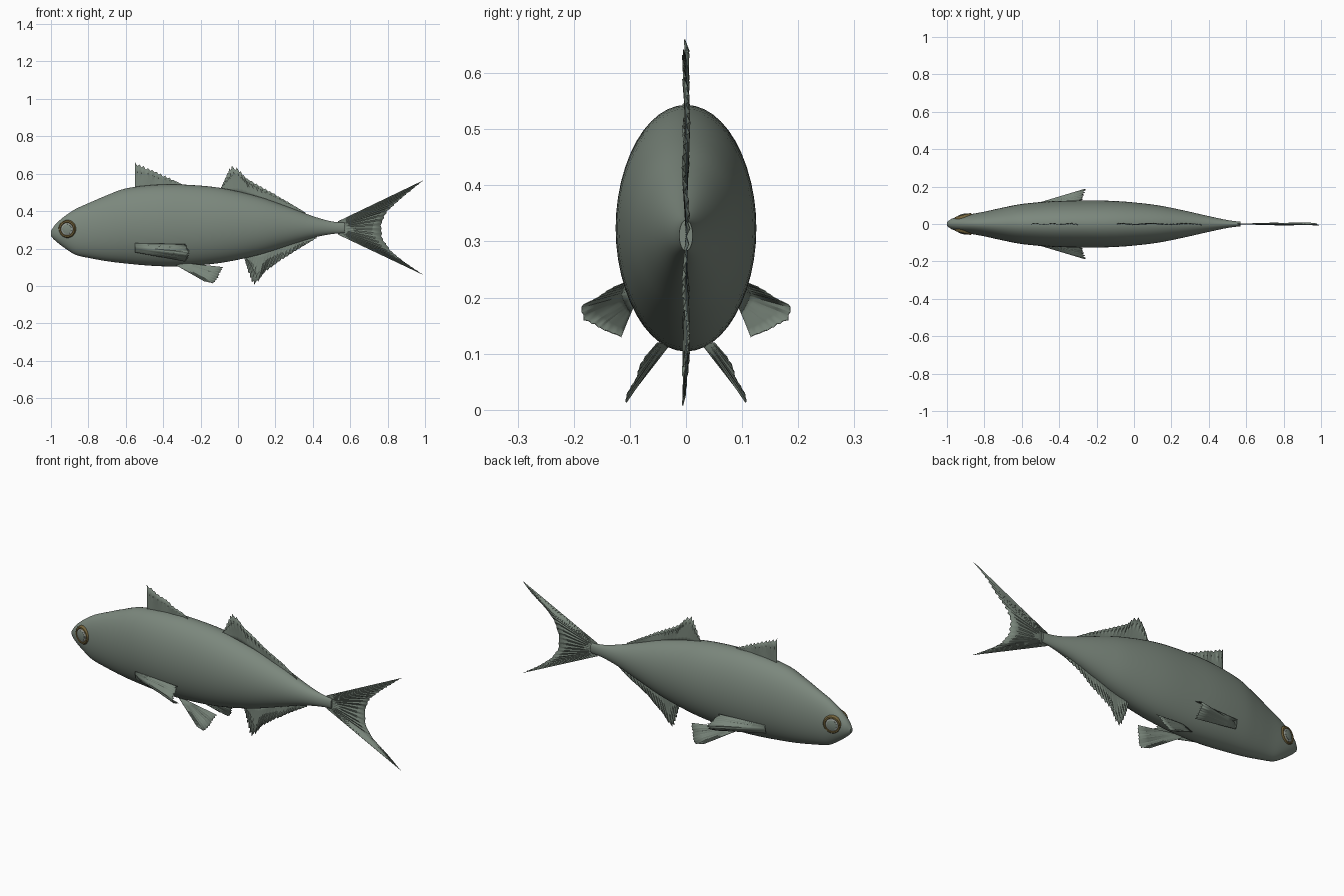
import bpy, bmesh, math, random
from mathutils import Vector, Matrix

random.seed(4)
if "Cube" in bpy.data.objects:
    bpy.data.objects.remove(bpy.data.objects["Cube"], do_unlink=True)


def material(name, rgb):
    m = bpy.data.materials.new(name)
    m.use_nodes = True
    m.diffuse_color = (*rgb, 1)
    bsdf = m.node_tree.nodes["Principled BSDF"]
    bsdf.inputs["Base Color"].default_value = (*rgb, 1)
    bsdf.inputs["Roughness"].default_value = 0.6
    return m


SKIN = material("grey green skin", (0.2, 0.245, 0.205))
FIN = material("grey green fin", (0.19, 0.235, 0.195))
GOLD = material("dull gold", (0.17, 0.125, 0.045))
PALE = material("pale eye", (0.34, 0.37, 0.34))


def finish(name, bm, mat, angle=40):
    bmesh.ops.recalc_face_normals(bm, faces=bm.faces)
    mesh = bpy.data.meshes.new(name)
    bm.to_mesh(mesh)
    bm.free()
    ob = bpy.data.objects.new(name, mesh)
    bpy.context.collection.objects.link(ob)
    mesh.materials.append(mat)
    bpy.ops.object.select_all(action="DESELECT")
    ob.select_set(True)
    bpy.context.view_layer.objects.active = ob
    bpy.ops.object.shade_smooth_by_angle(angle=math.radians(angle))
    return ob


def spline(points, steps):
    """Smooth path through the points."""
    p = [Vector(q) for q in points]
    p = [2 * p[0] - p[1]] + p + [2 * p[-1] - p[-2]]
    out = []
    for a, b, c, d in zip(p, p[1:], p[2:], p[3:]):
        for i in range(steps):
            t = i / steps
            out.append(0.5 * (2 * b + (c - a) * t + (2 * a - 5 * b + 4 * c - d) * t * t
                              + (3 * b - a - 3 * c + d) * t ** 3))
    return out + [p[-2]]


def along(path, t):
    """Point at fraction t of a polyline, by length."""
    path = [Vector(q) for q in path]
    lengths = [(b - a).length for a, b in zip(path, path[1:])]
    left = t * sum(lengths)
    for a, b, l in zip(path, path[1:], lengths):
        if left <= l:
            return a.lerp(b, left / l)
        left -= l
    return path[-1]


def loft(rings):
    bm = bmesh.new()
    rows = [[bm.verts.new(v) for v in r] for r in rings]
    n = len(rows[0])
    for a, b in zip(rows, rows[1:]):
        for i in range(n):
            bm.faces.new((a[i], a[(i + 1) % n], b[(i + 1) % n], b[i]))
    bm.faces.new(rows[0])
    bm.faces.new(rows[-1])
    return bm


# Body: ellipses along x, given as x, top, bottom, half width
STATIONS = [(-1, 0.295, 0.265, 0.01), (-0.975, 0.33, 0.24, 0.028), (-0.93, 0.37, 0.205, 0.042),
            (-0.87, 0.41, 0.167, 0.053), (-0.8, 0.442, 0.15, 0.066), (-0.7, 0.485, 0.132, 0.088),
            (-0.6, 0.521, 0.12, 0.107), (-0.45, 0.54, 0.107, 0.121), (-0.3, 0.542, 0.105, 0.125),
            (-0.1, 0.525, 0.122, 0.123), (0.1, 0.48, 0.163, 0.104), (0.25, 0.429, 0.21, 0.076),
            (0.4, 0.373, 0.257, 0.042), (0.5, 0.345, 0.277, 0.021), (0.57, 0.338, 0.283, 0.012)]
rings = []
for x, top, low, w in (Vector(s) for s in spline(STATIONS, 4)):
    angles = [math.tau * i / 48 for i in range(48)]
    rings.append([(x, w * math.cos(a), (top + low) / 2 + (top - low) / 2 * math.sin(a)) for a in angles])
finish("body", loft(rings), SKIN)


# Fins: fans of rays from a root line to a ragged tip line
def fin(name, root, tip, rays, ripple=0.006, jag=0.06, mirror=False):
    bm = bmesh.new()
    rows = 5
    grid = []
    for i in range(rays + 1):
        s = i / rays
        a, b = along(root, s), along(tip, s)
        cut = 1 - (jag * random.uniform(0.6, 1.4) if i % 2 else 0)
        wave = math.sin(s * 17) * 0.6 + (0.4 if i % 2 else -0.4)
        column = []
        for j in range(rows):
            t = j / (rows - 1)
            v = a.lerp(b, t * cut)
            column.append(bm.verts.new(v + Vector((0, ripple * wave * t, 0))))
        grid.append(column)
    for a, b in zip(grid, grid[1:]):
        for j in range(rows - 1):
            bm.faces.new((a[j], b[j], b[j + 1], a[j + 1]))
    bmesh.ops.remove_doubles(bm, verts=bm.verts, dist=0.0005)
    ob = finish(name, bm, FIN, 25)
    solid = ob.modifiers.new("thickness", "SOLIDIFY")
    solid.thickness = 0.002
    solid.offset = 0
    if mirror:
        ob.modifiers.new("both sides", "MIRROR").use_axis = (False, True, False)


def flat(points):
    return [(x, 0, z) for x, z in points]


fin("front_dorsal_fin", flat([(-0.55, 0.5), (-0.3, 0.53)]),
    flat([(-0.55, 0.66), (-0.47, 0.625), (-0.39, 0.59), (-0.3, 0.545)]), 22, jag=0.12)
fin("rear_dorsal_fin", flat([(-0.1, 0.51), (0.1, 0.47), (0.36, 0.38)]),
    flat([(-0.09, 0.525), (-0.04, 0.645), (0, 0.63), (0.04, 0.58), (0.13, 0.53), (0.25, 0.46), (0.36, 0.393)]),
    44, jag=0.1)
fin("anal_fin", flat([(0.03, 0.165), (0.2, 0.215), (0.42, 0.275)]),
    flat([(0.035, 0.145), (0.055, 0.07), (0.08, 0.003), (0.105, 0.018), (0.14, 0.07),
          (0.22, 0.13), (0.32, 0.195), (0.42, 0.255)]), 44, jag=0.08)
fin("tail_fin", flat([(0.535, 0.345), (0.535, 0.275)]),
    flat([(0.99, 0.563), (0.87, 0.465), (0.8, 0.4), (0.765, 0.33), (0.775, 0.25), (0.82, 0.185),
          (0.88, 0.135), (0.99, 0.06)]), 48, jag=0.03, ripple=0.007)

# Paired fins
fin("pectoral_fin", [(-0.55, 0.105, 0.228), (-0.55, 0.1, 0.2), (-0.55, 0.095, 0.18)],
    [(-0.28, 0.12, 0.222), (-0.257, 0.186, 0.185), (-0.26, 0.184, 0.16), (-0.28, 0.118, 0.13)],
    24, jag=0.04, ripple=0.003, mirror=True)
fin("pelvic_fin", [(-0.34, 0.03, 0.115), (-0.3, 0.04, 0.118), (-0.26, 0.05, 0.12)],
    [(-0.18, 0.1, 0.025), (-0.13, 0.11, 0.012), (-0.105, 0.095, 0.045), (-0.08, 0.07, 0.1)],
    20, jag=0.04, ripple=0.003, mirror=True)


# Eyes: shallow turned rings facing outward
def turned(name, profile, mat, side):
    facing = Matrix.Rotation(side * math.radians(-90), 4, "X")
    yaw = Matrix.Rotation(side * math.radians(14), 4, "Z")
    place = Matrix.Translation((-0.913, side * 0.042, 0.304)) @ yaw @ facing
    rows = [[place @ Vector((r * math.cos(math.tau * i / 32), r * math.sin(math.tau * i / 32), h))
             for i in range(32)] for r, h in profile]
    finish(name, loft(rows), mat)


for side, label in ((-1, "right"), (1, "left")):
    turned(label + "_eye_rim", [(0.05, -0.02), (0.048, 0), (0.043, 0.006), (0.036, 0.007), (0.033, 0.003)], GOLD, side)
    turned(label + "_eye_iris", [(0.034, -0.01), (0.033, 0.005), (0.027, 0.008)], PALE, side)
    turned(label + "_eye_pupil", [(0.027, 0.002), (0.026, 0.009), (0.014, 0.012)], SKIN, side)
